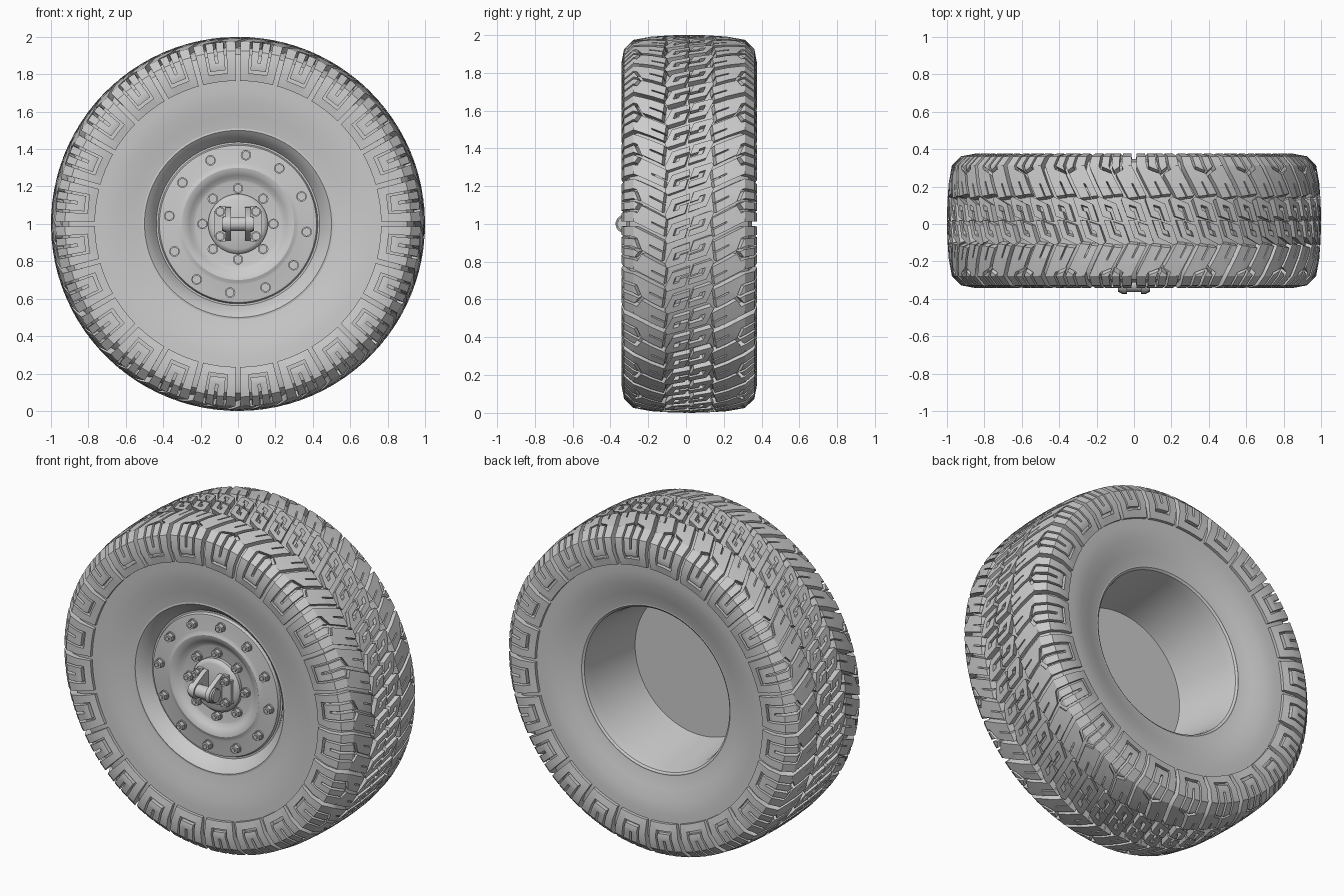
import bpy, bmesh, math
from mathutils import Matrix, Vector

if "Cube" in bpy.data.objects:
    bpy.data.objects.remove(bpy.data.objects["Cube"])

N = 24                 # tread pitches round the tyre
CY = 0.017             # mid-plane of the tyre
CZ = 1.0               # axle height
# half cross-sections (radius, distance from mid-plane), sidewall to crown
OUTER = [(.765, .342), (.85, .359), (.925, .345), (.974, .295), (.991, .20), (.998, .10), (1.0, 0)]
BASE = [(.765, .324), (.85, .331), (.905, .315), (.940, .272), (.957, .18), (.965, .09), (.968, 0)]


def finish(bm, name, angle=30):
    me = bpy.data.meshes.new(name)
    bm.to_mesh(me)
    bm.free()
    ob = bpy.data.objects.new(name, me)
    bpy.context.collection.objects.link(ob)
    bpy.ops.object.select_all(action='DESELECT')
    ob.select_set(True)
    bpy.context.view_layer.objects.active = ob
    bpy.ops.object.shade_smooth_by_angle(angle=math.radians(angle))
    return ob


def revolve(name, prof, seg=96, closed=False):
    """Turn a (radius, y) profile round the axle."""
    bm = bmesh.new()
    rings = []
    for k in range(seg):
        a = 2 * math.pi * k / seg
        rings.append([bm.verts.new((r * math.sin(a), y, CZ + r * math.cos(a))) for r, y in prof])
    n = len(prof)
    for k in range(seg):
        p, q = rings[k], rings[(k + 1) % seg]
        for i in range(n if closed else n - 1):
            j = (i + 1) % n
            bm.faces.new((p[i], p[j], q[j], q[i]))
    bmesh.ops.remove_doubles(bm, verts=bm.verts, dist=1e-5)
    bmesh.ops.recalc_face_normals(bm, faces=bm.faces)
    return finish(bm, name)


def section(table, u):
    """Point on a cross-section; u runs 0..12 from front sidewall to back."""
    m = min(u, 12 - u)
    i = max(0, min(int(m), 5))
    f = m - i
    r = table[i][0] * (1 - f) + table[i + 1][0] * f
    w = table[i][1] * (1 - f) + table[i + 1][1] * f
    return r, (-w if u < 6 else w)


def wrap(co):
    """Flat tread (pitch, u, height) to the tyre surface."""
    s, u, h = co
    m = min(u, 12 - u)
    s += .32 * max(0, min(1, (m - 3) / 1.8))
    (r0, y0), (r1, y1) = section(BASE, u), section(OUTER, u)
    r, y = r0 + (r1 - r0) * h, y0 + (y1 - y0) * h
    a = 2 * math.pi * s / N
    return Vector((r * math.sin(a), CY + y, CZ + r * math.cos(a)))


def tread(name, polys):
    """Cut flat blocks at the section points, raise them, wrap and repeat them."""
    bm = bmesh.new()
    for p in polys:
        f = bm.faces.new([bm.verts.new((s, u, -.15)) for s, u in p])
        f.normal_update()
        if f.normal.z < 0:
            f.normal_flip()
    cuts = [((0, u, 0), (0, 1, 0)) for u in range(1, 12)] + [((s, 0, 0), (1, 0, 0)) for s in (.25, .5, .75)]
    for co, no in cuts:
        bmesh.ops.bisect_plane(bm, geom=bm.verts[:] + bm.edges[:] + bm.faces[:],
                               plane_co=co, plane_no=no)
    bmesh.ops.triangulate(bm, faces=bm.faces)
    ext = bmesh.ops.extrude_face_region(bm, geom=bm.faces[:])
    for v in ext['geom']:
        if isinstance(v, bmesh.types.BMVert):
            v.co.z = 1
    for v in bm.verts:
        v.co = wrap(v.co)
    src = bm.verts[:] + bm.edges[:] + bm.faces[:]
    for k in range(1, N):
        d = bmesh.ops.duplicate(bm, geom=src)
        vs = [g for g in d['geom'] if isinstance(g, bmesh.types.BMVert)]
        bmesh.ops.rotate(bm, verts=vs, cent=(0, 0, CZ),
                         matrix=Matrix.Rotation(2 * math.pi * k / N, 3, 'Y'))
    return finish(bm, name)


# tyre carcass: closed section with dished sidewalls
side_front = [(.50, .288), (.53, .292), (.58, .302), (.65, .316), (.72, .324)]
side_back = [(.50, .270), (.53, .276), (.58, .291), (.65, .313), (.72, .324)]
front = [(r, CY - w) for r, w in side_front + BASE]
back = [(r, CY + w) for r, w in reversed(side_back + BASE[:-1])]
revolve("tyre_carcass", front + back, closed=True)

# shoulder blocks: a U wrapping onto the sidewall with a smaller U nested inside it
u_block = [(.06, 0), (.94, 0), (.95, 3.4), (.96, 4.65), (.81, 4.7), (.80, 4.0), (.77, 4.0), (.78, 4.72),
           (.57, 4.78), (.54, 3.45), (.74, 3.2), (.74, .5), (.26, .5), (.26, 3.2), (.46, 3.45),
           (.49, 4.55), (.30, 4.6), (.29, 3.9), (.26, 3.9), (.27, 4.62), (.06, 4.68), (.05, 3.4)]
inner_u = [(.31, .7), (.69, .7), (.69, 3.05), (.53, 3.28), (.53, 1.2), (.47, 1.2), (.47, 3.28), (.31, 3.05)]
tread("front_shoulder_blocks", [u_block, inner_u])
tread("back_shoulder_blocks", [[(s, 12 - u) for s, u in p] for p in (u_block, inner_u)])

# centre blocks: slanted interlocking hooks, two rows per pitch
hook = [(.04, 4.9), (.36, 4.8), (.46, 5.0), (.46, 5.95), (.25, 5.95), (.25, 5.5), (.32, 5.5),
        (.32, 5.2), (.18, 5.2), (.18, 5.95), (.04, 5.85)]


def slant(s, u, o):
    return s + o - .13 * (u - 6), u - .9 * (s - .25)


hooks = [[slant(s, u, o) for s, u in hook] for o in (0, .5)]
hooks += [[slant(.5 - s, 12 - u, o) for s, u in hook] for o in (0, .5)]
tread("centre_blocks", hooks)

# wheel: barrel, bolted flange and recessed middle in one turned section
revolve("wheel_rim", [
    (0, -.19), (.225, -.19), (.24, -.195), (.26, -.21), (.28, -.224), (.30, -.228), (.315, -.222),
    (.325, -.219), (.405, -.219), (.42, -.216), (.427, -.20), (.437, -.20), (.455, -.228), (.48, -.258),
    (.50, -.274), (.512, -.272), (.512, .287), (.50, .289), (.488, .28), (.475, .23), (.435, -.10),
    (.43, -.125), (0, -.125)])

# hub cap
revolve("hub_cap", [(0, -.18), (.16, -.18), (.16, -.21), (.15, -.222), (.135, -.23), (0, -.23)], 48)


def cyl(bm, r, depth, loc, axis, seg):
    rot = Matrix.Rotation(math.pi / 2, 4, axis)
    bmesh.ops.create_cone(bm, cap_ends=True, segments=seg, radius1=r, radius2=r, depth=depth,
                          matrix=Matrix.Translation(loc) @ rot)


def nuts(name, places, y, size=1.0):
    """Washer, hexagon nut and stud end at each place."""
    bm = bmesh.new()
    for x, z in places:
        for r, d, seg in ((.028, .010, 20), (.025, .034, 6), (.012, .042, 12)):
            cyl(bm, r * size, d * size, (x, y - d * size / 2, CZ + z), 'X', seg)
    finish(bm, name)


def circle(n, r, off=0):
    return [(r * math.sin(math.radians(off) + 2 * math.pi * k / n),
             r * math.cos(math.radians(off) + 2 * math.pi * k / n)) for k in range(n)]


nuts("flange_nuts", circle(12, .37, 6.6), -.218)
nuts("hub_nuts", circle(8, .19), -.189)
nuts("bracket_nuts", [(x, z) for x in (-.096, .096) for z in (-.066, .066)], -.248, .95)

# bracket feet on the hub cap
bm = bmesh.new()
for x in (-.085, .085):
    bmesh.ops.create_cube(bm, size=1, matrix=Matrix.Translation((x, -.236, CZ))
                          @ Matrix.Diagonal((.085, .026, .19, 1)))
bmesh.ops.bevel(bm, geom=[e for e in bm.edges if abs(e.verts[0].co.y - e.verts[1].co.y) > .01],
                offset=.025, segments=4, affect='EDGES')
finish(bm, "bracket_feet")

# upright ears, rounded round the pin
PY = -.325
for side, x in (("left", -.052), ("right", .052)):
    bm = bmesh.new()
    pts = [(PY + .048 * math.cos(t * math.pi / 12), .048 * math.sin(t * math.pi / 12)) for t in range(24)]
    pts += [(-.23, -.09), (-.23, .09), (-.255, -.088), (-.255, .088)]
    for dx in (-.014, .014):
        for y, z in pts:
            bm.verts.new((x + dx, y, CZ + z))
    bmesh.ops.convex_hull(bm, input=bm.verts)
    finish(bm, side + "_ear")

# cross pin with end collars
bm = bmesh.new()
cyl(bm, .038, .17, (0, PY, CZ), 'Y', 32)
for x in (-.07, .07):
    cyl(bm, .043, .014, (x, PY, CZ), 'Y', 32)
finish(bm, "cross_pin")
